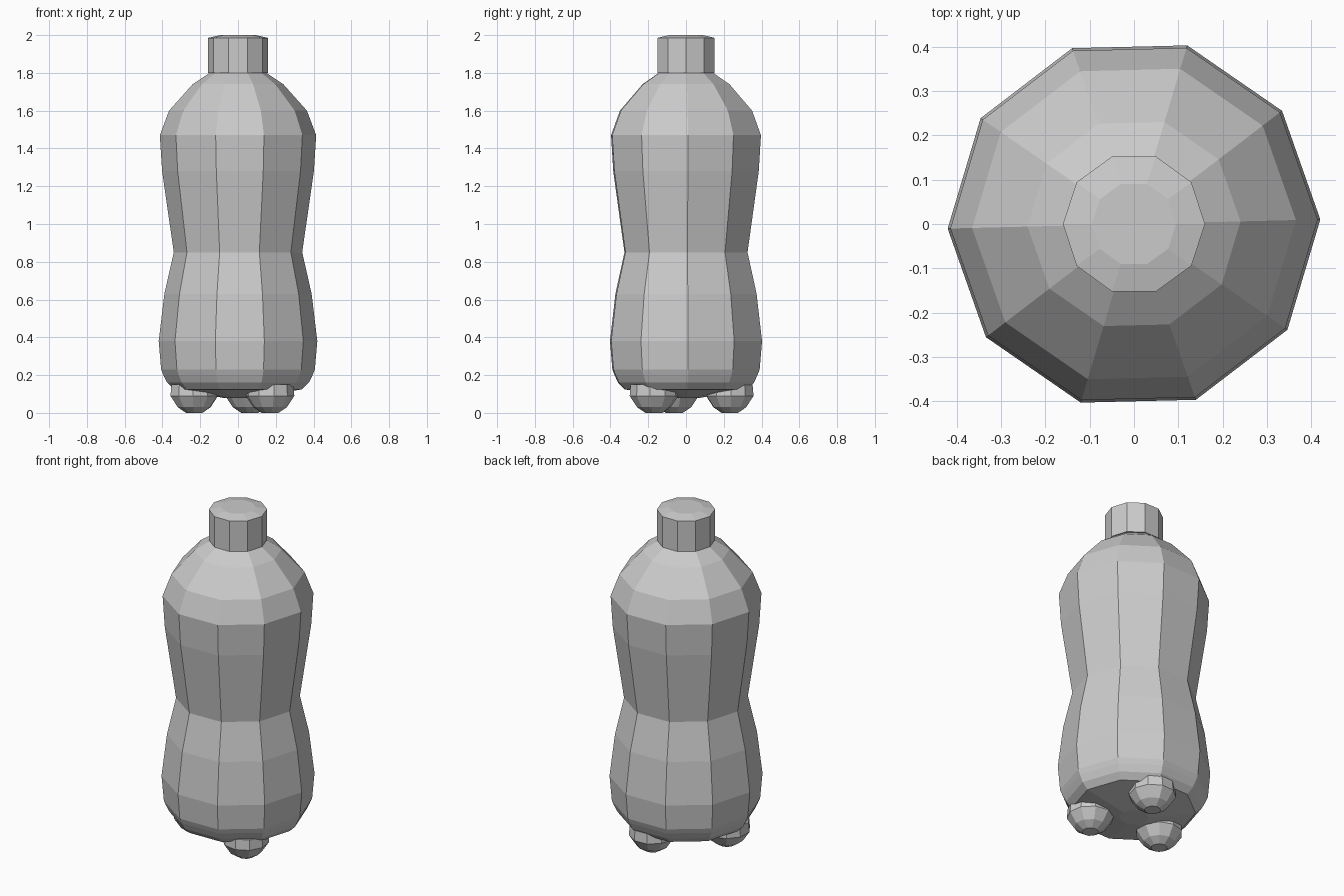
import bpy
import bmesh
from math import cos, sin, radians, tau

cube = bpy.data.objects.get("Cube")
if cube:
    bpy.data.objects.remove(cube, do_unlink=True)

SIDES = 10

grey = bpy.data.materials.new("light_grey")
grey.use_nodes = True
grey.diffuse_color = (0.6, 0.6, 0.6, 1)
grey.node_tree.nodes["Principled BSDF"].inputs["Base Color"].default_value = (0.6, 0.6, 0.6, 1)


def lathe(name, profile, turn=0.0, location=(0, 0, 0)):
    """Closed, flat-faced solid from (radius, height) pairs, bottom to top."""
    bm = bmesh.new()
    rings = []
    for r, z in profile:
        angles = [radians(turn) + tau * i / SIDES for i in range(SIDES)]
        rings.append([bm.verts.new((r * cos(a), r * sin(a), z)) for a in angles])
    for low, high in zip(rings, rings[1:]):
        for i in range(SIDES):
            j = (i + 1) % SIDES
            bm.faces.new((low[i], low[j], high[j], high[i]))
    bm.faces.new(rings[0][::-1])
    bm.faces.new(rings[-1])
    mesh = bpy.data.meshes.new(name)
    bm.to_mesh(mesh)
    bm.free()
    mesh.materials.append(grey)
    obj = bpy.data.objects.new(name, mesh)
    obj.location = location
    bpy.context.collection.objects.link(obj)
    return obj


# Waisted body with rounded shoulder and slightly domed underside
lathe("bottle_body", [
    (0.08, 0.08), (0.34, 0.125), (0.375, 0.16), (0.395, 0.2), (0.407, 0.23),
    (0.42, 0.38), (0.39, 0.63), (0.34, 0.85), (0.402, 1.28), (0.414, 1.47),
    (0.365, 1.6), (0.24, 1.74), (0.15, 1.8),
], turn=1.4)

# Screw cap with a shallow chamfered top
lathe("bottle_cap", [(0.16, 1.8), (0.16, 1.985), (0.095, 2.0)])

# Three domed feet spaced evenly around the base
for k, side in enumerate(("back", "right", "left")):
    a = radians(75 + 120 * k)
    lathe(f"{side}_foot", [
        (0.045, 0), (0.09, 0.03), (0.13, 0.09), (0.125, 0.15),
    ], turn=75 + 120 * k, location=(0.24 * cos(a), 0.24 * sin(a), 0))
